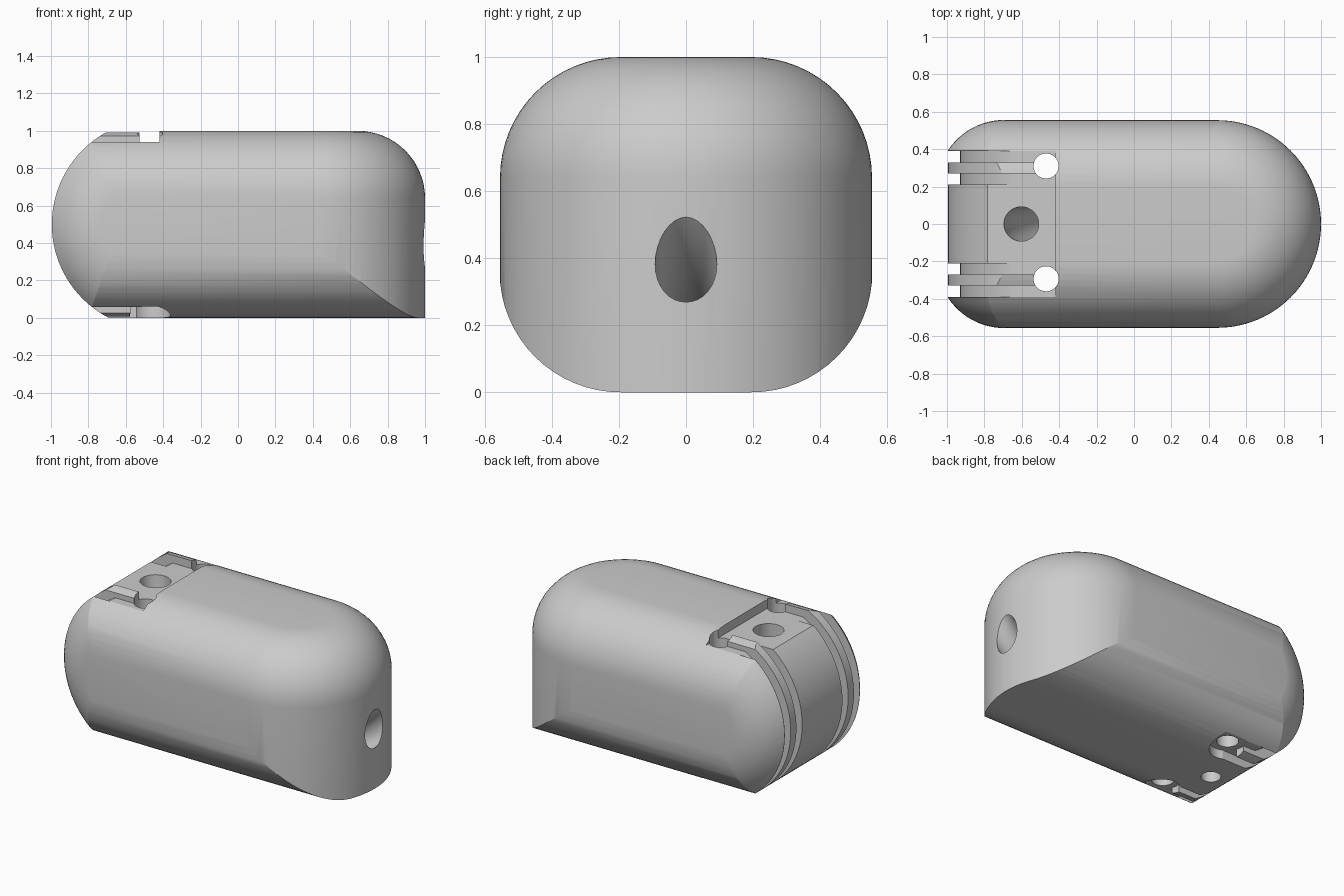
import bpy, bmesh
from math import sin, cos, asin, pi, radians, sqrt

if "Cube" in bpy.data.objects:
    bpy.data.objects.remove(bpy.data.objects["Cube"])

HALF_W, FILLET, FLAT = 0.555, 0.36, 0.195   # half width, edge radius, half width of flat top
NOSE_X = 0.445                              # axis of the upright round end
TAIL_X, TAIL_R = -0.433, 0.567              # axis of the rolled end (lies along y)


def loft(name, loops):
    """Closed solid through equal-length loops, capped at both ends."""
    bm = bmesh.new()
    rows = [[bm.verts.new(p) for p in loop] for loop in loops]
    n = len(rows[0])
    for a, b in zip(rows, rows[1:]):
        for i in range(n):
            j = (i + 1) % n
            bm.faces.new((a[i], a[j], b[j], b[i]))
    bm.faces.new(rows[0])
    bm.faces.new(rows[-1])
    bmesh.ops.recalc_face_normals(bm, faces=bm.faces)
    mesh = bpy.data.meshes.new(name)
    bm.to_mesh(mesh)
    bm.free()
    ob = bpy.data.objects.new(name, mesh)
    bpy.context.collection.objects.link(ob)
    return ob


def box(name, x0, x1, y0, y1, z0, z1):
    ring = [(x0, y0), (x1, y0), (x1, y1), (x0, y1)]
    return loft(name, [[(x, y, z) for x, y in ring] for z in (z0, z1)])


def rod(name, x, y, r, z0, z1, n=48):
    return loft(name, [[(x + r * cos(2 * pi * i / n), y + r * sin(2 * pi * i / n), z)
                        for i in range(n)] for z in (z0, z1)])


def combine(target, cutter, operation='DIFFERENCE'):
    cutter.hide_render = True
    mod = target.modifiers.new("shape", 'BOOLEAN')
    mod.operation, mod.solver, mod.object = operation, 'EXACT', cutter
    bpy.ops.object.select_all(action='DESELECT')
    bpy.context.view_layer.objects.active = target
    target.select_set(True)
    bpy.ops.object.modifier_apply(modifier=mod.name)
    bpy.data.objects.remove(cutter)


# Body: half-stadium plan, rolled over at the top edge
levels = [(-0.2, HALF_W)]
for i in range(17):
    t = i / 16 * pi / 2
    levels.append((1 - FILLET + FILLET * sin(t), FLAT + FILLET * cos(t)))
body = loft("body", [[(-1.3, -r, z)] +
                     [(NOSE_X + r * cos(a), r * sin(a), z)
                      for a in (-pi / 2 + pi * k / 48 for k in range(49))] +
                     [(-1.3, r, z)] for z, r in levels])

# Rounded lower edges running straight along the length
w = FILLET + 0.001
side = [(FLAT + w * sin(t), FILLET - FILLET * cos(t))
        for t in (i / 16 * pi / 2 for i in range(17))]
side += [(0.7, 0.45), (0.7, 1.3)]
section = side + [(-y, z) for y, z in reversed(side)]
combine(body, loft("lower_rounding", [[(x, y, z) for y, z in section] for x in (-1.5, 1.5)]),
        'INTERSECT')

# Rolled left end: disc about the y axis with rounded rims
rim = FILLET + 0.0015
start = asin(0.198 / rim)
profile = [(FLAT + rim * sin(t), min(TAIL_R, 0.26 + rim * cos(t)))
           for t in (start + (pi / 2 - start) * i / 12 for i in range(13))]
profile = [(-y, r) for y, r in reversed(profile)] + profile
combine(body, loft("rolled_end", [[(1.4, y, 0.5 + r)] +
                                  [(TAIL_X + r * cos(a), y, 0.5 + r * sin(a))
                                   for a in (pi / 2 + pi * k / 48 for k in range(49))] +
                                  [(1.4, y, 0.5 - r)] for y, r in profile]), 'INTERSECT')

# Cord grooves wrapping the left end, two on each side of a rib
inner = TAIL_R - 0.07
edge = asin(0.44 / inner)
wrap = [(-0.42, 1.2), (-0.42, 0.94)]
wrap += [(TAIL_X + inner * cos(a), 0.5 + inner * sin(a))
         for a in (pi - edge + 2 * edge * k / 40 - 0.0 for k in range(41))]
wrap = wrap[:2] + [(x, z) for x, z in wrap[2:]]
wrap += [(-0.47, 0.06), (-0.47, -0.2), (-1.3, -0.2), (-1.3, 1.2)]
for s in (-1, 1):
    for y0, y1 in ((0.21, 0.27), (0.33, 0.391)):
        combine(body, loft("groove", [[(x, s * y, z) for x, z in wrap] for y in (y0, y1)]))
    # Gap at the end of each top rib
    combine(body, box("rib_gap", -0.527, -0.42, s * 0.3 - 0.035, s * 0.3 + 0.035, 0.94, 1.2))

# Shallow top pocket between the grooves
combine(body, box("pocket", -1.3, -0.42, -0.24, 0.24, 0.94, 1.2))

# Cord holes through the body, counterbored below
for y in (0.31, -0.293):
    combine(body, rod("cord_hole", -0.47, y, 0.067, -0.3, 1.3))
    combine(body, rod("counterbore", -0.47, y, 0.11, -0.3, 0.0605))

# Blind hole in the underside
combine(body, rod("lower_hole", -0.6, 0, 0.06, -0.3, 0.3))

# Curved tunnel from the pocket down and out through the round end
bpy.ops.mesh.primitive_torus_add(major_radius=0.96, minor_radius=0.092, major_segments=128,
                                 minor_segments=32, location=(0.345, 0, 1.092),
                                 rotation=(radians(90), 0, 0))
combine(body, bpy.context.object)

bpy.ops.object.select_all(action='DESELECT')
bpy.context.view_layer.objects.active = body
body.select_set(True)
bpy.ops.object.shade_smooth_by_angle(angle=radians(20))
